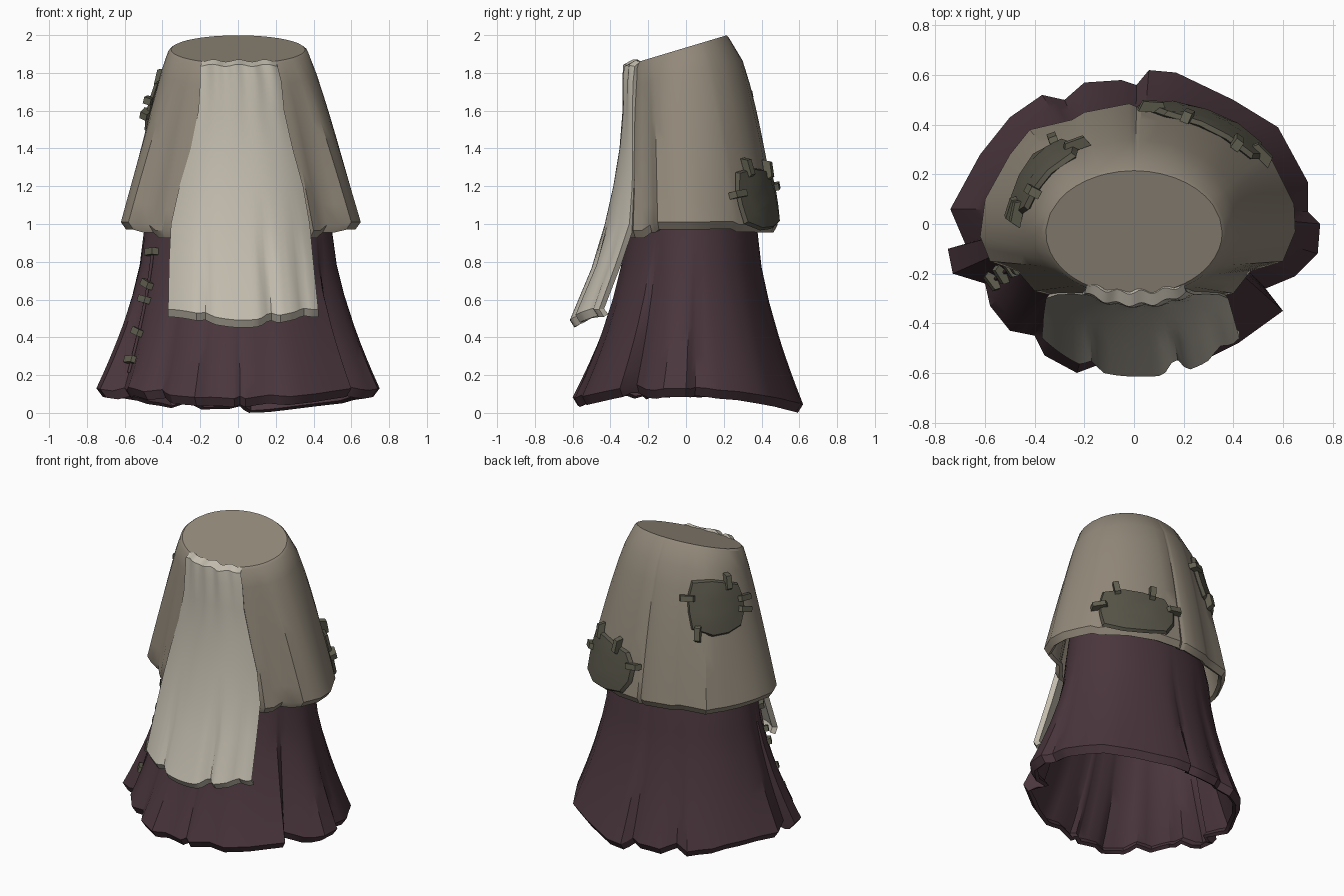
import bpy, bmesh, math
from math import sin, cos, radians, hypot, atan2, pi
from mathutils import Vector, Matrix

if "Cube" in bpy.data.objects:
    bpy.data.objects.remove(bpy.data.objects["Cube"])


def material(name, r, g, b):
    m = bpy.data.materials.new(name)
    m.use_nodes = True
    m.diffuse_color = (r, g, b, 1)
    bsdf = m.node_tree.nodes["Principled BSDF"]
    bsdf.inputs["Base Color"].default_value = (r, g, b, 1)
    bsdf.inputs["Roughness"].default_value = 0.9
    return m


TAN = material("tan cloth", 0.29, 0.25, 0.195)
CREAM = material("cream cloth", 0.54, 0.50, 0.42)
PLUM = material("plum cloth", 0.068, 0.037, 0.046)
OLIVE = material("olive patch", 0.095, 0.09, 0.065)
THREAD = material("olive thread", 0.12, 0.115, 0.08)


def finish(name, bm, mat, thickness=0, angle=32):
    """Turn a bmesh into a shaded object, optionally thickened inward."""
    bmesh.ops.recalc_face_normals(bm, faces=bm.faces)
    outward = sum(f.normal.dot(f.calc_center_median() * Vector((1, 1, 0))) * f.calc_area() for f in bm.faces)
    if outward < 0:
        bmesh.ops.reverse_faces(bm, faces=bm.faces)
    mesh = bpy.data.meshes.new(name)
    bm.to_mesh(mesh)
    bm.free()
    ob = bpy.data.objects.new(name, mesh)
    bpy.context.collection.objects.link(ob)
    mesh.materials.append(mat)
    bpy.ops.object.select_all(action='DESELECT')
    bpy.context.view_layer.objects.active = ob
    ob.select_set(True)
    if thickness:
        mod = ob.modifiers.new("thickness", 'SOLIDIFY')
        mod.thickness = thickness
        mod.offset = -1
        bpy.ops.object.modifier_apply(modifier=mod.name)
    bpy.ops.object.shade_smooth_by_angle(angle=radians(angle))


def add_grid(bm, rows, closed):
    """Skin rows of points with quads."""
    vs = [[bm.verts.new(p) for p in row] for row in rows]
    n = len(vs[0])
    for a, b in zip(vs, vs[1:]):
        for i in range(n if closed else n - 1):
            j = (i + 1) % n
            bm.faces.new((a[i], a[j], b[j], b[i]))
    return vs


def hem_edge(row, drop):
    """The cut edge of the cloth, turned down and inward."""
    return [Vector((p.x * .955, p.y * .955, p.z - drop)) for p in row]


class Hem:
    """A scalloped outline that can be sampled by angle."""

    def __init__(self, points, rx, ry, cy, height):
        self.rx, self.ry, self.cy, self.height = rx, ry, cy, height
        self.keys = sorted((atan2((y - cy) / ry, x / rx) % (2 * pi), x, y) for x, y in points)

    def angles(self):
        ks = [k[0] for k in self.keys]
        out = []
        for a, b in zip(ks, ks[1:] + [ks[0] + 2 * pi]):
            out += [a, (a + b) / 2]
        return out

    def at(self, a):
        a %= 2 * pi
        ks = self.keys
        if a < ks[0][0]:
            a += 2 * pi
        ring = ks + [(ks[0][0] + 2 * pi,) + ks[0][1:]]
        for p, q in zip(ring, ring[1:]):
            if p[0] <= a <= q[0]:
                t = (a - p[0]) / (q[0] - p[0])
                x, y = p[1] + (q[1] - p[1]) * t, p[2] + (q[2] - p[2]) * t
                r = hypot(x / self.rx, (y - self.cy) / self.ry)
                return Vector((x, y, self.height(x, y, r)))


# Underskirt: scalloped hem, flaring from the waist line
skirt_hem = Hem([(.7, .05), (.7, .17), (.58, .39), (.4, .5), (.17, .61), (.06, .62), (.01, .56),
                 (-.05, .58), (-.2, .57), (-.28, .5), (-.37, .52), (-.5, .43), (-.62, .28), (-.74, .06),
                 (-.68, -.08), (-.75, -.1), (-.73, -.2), (-.6, -.24), (-.58, -.33), (-.5, -.43), (-.4, -.45),
                 (-.36, -.53), (-.23, -.6), (-.15, -.57), (-.02, -.59), (.01, -.57), (.04, -.59), (.17, -.55),
                 (.28, -.55), (.42, -.48), (.6, -.35), (.53, -.26), (.65, -.21), (.74, -.12), (.75, 0)],
                .73, .6, .01,
                lambda x, y, r: .045 + .085 * (x / .75) ** 2 + (.03 if y < -.3 else 0) + .42 * max(0, 1 - r))


def skirt_at(a, f):
    """f runs 0 at the hem to 1 at the waist line, then to 2 under the waistband."""
    waist = Vector((.5 * cos(a), .03 + .35 * sin(a), .95))
    if f > 1:
        return waist.lerp(Vector((.345 * cos(a), -.03 + .22 * sin(a), 1.82)), f - 1)
    hem = skirt_hem.at(a)
    p = waist.lerp(hem, (1 - f) ** 1.5)
    p.z = hem.z + (.95 - hem.z) * f
    return p


bm = bmesh.new()
rows = [[skirt_at(a, f / 10) for a in skirt_hem.angles()] for f in (0, 1, 2, 3, 4, 6, 8, 10, 15, 20)]
add_grid(bm, [hem_edge(rows[0], .045)] + rows, True)
finish("underskirt", bm, PLUM, .025)

# Overskirt: tilted waist, shorter hem, flat cap
over_hem = Hem([(.65, -.03), (.645, .08), (.56, .25), (.5, .31), (.38, .4), (.2, .47), (.03, .485),
                (.01, .473), (-.02, .485), (-.2, .45), (-.25, .42), (-.42, .38), (-.5, .28), (-.6, .1),
                (-.62, -.05), (-.58, -.15), (-.47, -.19), (-.4, -.27), (-.2, -.32), (.2, -.32),
                (.4, -.28), (.47, -.19), (.6, -.15)], .64, .4, .08,
               lambda x, y, r: .995 + .1 * max(0, 1 - r) + .015 * (abs(x) > .55) - .03 * (y < -.2))


def rim_at(a, size=1):
    y = .26 * size * sin(a)
    return Vector((.37 * size * cos(a), -.035 + y, 1.912 + .3 * y))


def over_at(a, u):
    """u runs 0 at the waist rim to 1 at the hem."""
    rim, hem = rim_at(a), over_hem.at(a)
    p = rim.lerp(hem, u ** (.88 - .28 * max(0, sin(a))))
    p.z = rim.z + (hem.z - rim.z) * u
    return p


bm = bmesh.new()
ring = over_hem.angles()
rows = [[rim_at(a, .96) + Vector((0, 0, .012)) for a in ring]]
rows += [[over_at(a, u / 8) for a in ring] for u in range(9)]
rows.append(hem_edge(rows[-1], .04))
bm.faces.new(add_grid(bm, rows, True)[0])
finish("overskirt", bm, TAN, .025)

# Apron: gathered at the waist, pleated at the hem
# Each station: height, left edge, right edge, middle y, edge setback
STATIONS = [(1.865, -.19, .2, -.275, .03), (1.84, -.2, .21, -.325, .05), (1.76, -.2, .23, -.332, .05),
            (1.6, -.21, .245, -.335, .05), (1.4, -.25, .29, -.352, .07), (1.2, -.31, .345, -.385, .1),
            (1.0, -.355, .38, -.43, .13), (.78, -.365, .4, -.5, .13), (.52, -.37, .425, -.615, .155)]
PLEATS = [(-.5, .035), (.35, .07), (.8, .035)]


def apron_at(station, s):
    z, left, right, mid, back = station
    drop = max(0, (1.0 - z) / .5)
    gather = max(0, (z - 1.55) / .3)
    fold = sum(d * max(0, 1 - abs(s - c) / .12) for c, d in PLEATS)
    x = left + (right - left) * (s + 1) / 2
    y = mid + back * abs(s) ** 2.4 + fold * drop + .008 * gather * sin(s * 13)
    return Vector((x, y, z + drop * (.4 * fold - .03 * cos(s * 3)) + .006 * gather * cos(s * 9)))


bm = bmesh.new()
rows = [[apron_at(st, i / 16) for i in range(-16, 17)] for st in STATIONS]
rows.append([p + Vector((0, .025, -.04)) for p in rows[-1]])
add_grid(bm, rows, False)
finish("apron", bm, CREAM, .035)


# Patches and their stitches
def frame(surf, a, u):
    """Position, outward normal and the sideways tangent of a cloth surface."""
    p, e = surf(a, u), .04
    side = (surf(a + e, u) - surf(a - e, u)).normalized()
    up = (surf(a, u - e) - surf(a, u + e)).normalized()
    n = side.cross(up).normalized()
    if n.dot(Vector((p.x, p.y, 0))) < 0:
        n = -n
    return p, n, side


def stitch(bm, surf, a, u, turn, length, lift):
    p, n, side = frame(surf, a, u)
    side = Matrix.Rotation(turn, 3, n) @ side
    across = n.cross(side)
    m = Matrix((side, across, n)).transposed().to_4x4()
    m.translation = p + n * lift
    box = bmesh.ops.create_cube(bm, size=1, matrix=m @ Matrix.Diagonal((length, .036, .042, 1)))
    for v in box["verts"]:  # pinch the outer corners for a curved strap
        if (v.co - p).dot(n) > lift:
            v.co -= (v.co - m.translation).project(side) * .3


def patch(name, a0, u0, da, du, stitches):
    bm = bmesh.new()

    def spot(t, r):
        k = r * (abs(cos(t)) ** 4 + abs(sin(t)) ** 4) ** -.25
        wob = 1 + .05 * sin(3 * t + 1)
        return a0 + da * k * cos(t) * wob, u0 - du * k * sin(t) * wob

    def lifted(t, r, lift):
        p, n, _ = frame(over_at, *spot(t, r))
        return p + n * lift
    steps = [(i + .5) * pi / 6 for i in range(12)]
    rings = add_grid(bm, [[lifted(t, *ring) for t in steps]
                          for ring in ((1, .008), (.93, .026), (.6, .028), (.3, .028))], True)
    bm.faces.new(rings[-1])
    finish(name, bm, OLIVE, .025, 25)
    bm = bmesh.new()
    for deg in stitches:
        t = radians(deg)
        stitch(bm, over_at, *spot(t, .97), round(t / (pi / 2)) * pi / 2 + .15 * sin(deg), .115, .026)
    finish(name + "_stitches", bm, THREAD)


patch("back_left_patch", radians(57), .86, radians(26), .165, (62, 115, 172, 20))
patch("back_right_patch", radians(145), .35, radians(28), .175, (70, 165, 15, 350, 235))

# Mended seam on the right front of the underskirt
SEAM = radians(208)
bm = bmesh.new()
for f, turn in ((.88, .1), (.67, -.3), (.57, -.1), (.36, -.2), (.18, .1)):
    stitch(bm, skirt_at, SEAM, f, turn, .095, .014)
finish("seam_stitches", bm, THREAD)

curve = bpy.data.curves.new("seam_cord", 'CURVE')
curve.dimensions = '3D'
curve.bevel_depth = .009
curve.bevel_resolution = 1
line = curve.splines.new('POLY')
line.points.add(8)
for i, pt in enumerate(line.points):
    p, n, _ = frame(skirt_at, SEAM, .1 + i * .1)
    pt.co = (*(p + n * .004), 1)
curve.materials.append(PLUM)
cord = bpy.data.objects.new("seam_cord", curve)
bpy.context.collection.objects.link(cord)
